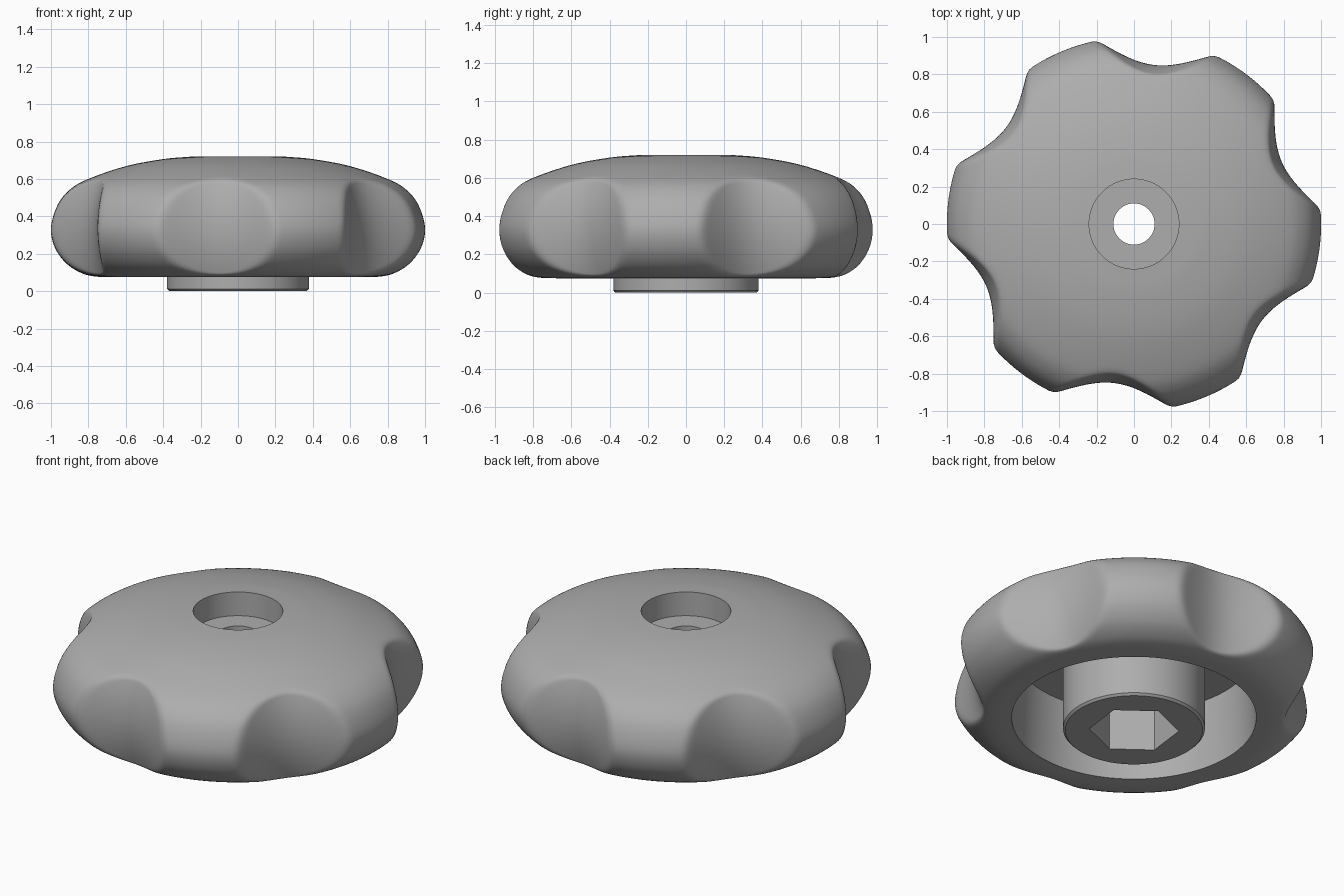
import bpy, bmesh, math
from mathutils import Vector

if "Cube" in bpy.data.objects:
    bpy.data.objects.remove(bpy.data.objects["Cube"])

N = 288                       # segments round the axis
START = math.radians(83)      # direction of the first grip scallop and socket corner
SIXTH = math.pi / 3

grey = bpy.data.materials.new("grey_plastic")
grey.diffuse_color = (0.42, 0.42, 0.42, 1)
grey.use_nodes = True
grey.node_tree.nodes["Principled BSDF"].inputs["Base Color"].default_value = grey.diffuse_color


def fold(a):
    """Angle from the nearest of six scallop directions."""
    return abs((a + SIXTH / 2) % SIXTH - SIXTH / 2)


def scalloped(r, z, a):
    """Radius cut back by the slightly barrelled grip scallops."""
    wall = 0.857 + 0.143 * (fold(a) / math.radians(18.3)) ** 2
    wall -= 0.045 * ((z - 0.34) / 0.24) ** 2
    k = 0.025
    h = max(k - abs(r - wall), 0) / k
    return min(r, wall) - h * h * k / 4


def hexagonal(r, z, a):
    """Corner radius r turned into a hexagon outline."""
    return r * math.cos(SIXTH / 2) / math.cos(SIXTH / 2 - fold(a))


def round_ring(r, z, a):
    return r


def smooth_curve(pts, steps):
    """Catmull-Rom curve through profile points."""
    p = [Vector(q) for q in pts]
    p = [2 * p[0] - p[1]] + p + [2 * p[-1] - p[-2]]
    out = []
    for i in range(1, len(p) - 2):
        a, b, c, d = p[i - 1:i + 3]
        for s in range(steps):
            t = s / steps
            out.append(0.5 * (2 * b + (c - a) * t + (2 * a - 5 * b + 4 * c - d) * t * t
                              + (3 * b - a - 3 * c + d) * t ** 3))
    return [(v.x, v.y) for v in out] + [tuple(pts[-1])]


def lathe(name, rings):
    """Skin a list of (radius, height, outline) rings."""
    bm = bmesh.new()
    prev = None
    for r, z, outline in rings:
        ring = []
        for i in range(N):
            a = i * math.tau / N
            q = outline(r, z, a)
            ring.append(bm.verts.new((q * math.cos(a + START), q * math.sin(a + START), z)))
        if prev:
            for i in range(N):
                j = (i + 1) % N
                bm.faces.new((prev[i], ring[i], ring[j], prev[j]))
        prev = ring
    mesh = bpy.data.meshes.new(name)
    bm.to_mesh(mesh)
    bm.free()
    mesh.materials.append(grey)
    ob = bpy.data.objects.new(name, mesh)
    bpy.context.collection.objects.link(ob)
    bpy.ops.object.select_all(action='DESELECT')
    ob.select_set(True)
    bpy.context.view_layer.objects.active = ob
    bpy.ops.object.shade_smooth_by_angle(angle=math.radians(30))
    return ob


# Grip: counterbore, domed top, scalloped rim, hollow underside
rim = smooth_curve([(0.24, 0.72), (0.4, 0.706), (0.6, 0.668), (0.8, 0.6), (0.9, 0.542),
                    (0.965, 0.46), (1.0, 0.34), (0.98, 0.235), (0.92, 0.15),
                    (0.84, 0.098), (0.76, 0.078), (0.655, 0.075)], 7)
grip = [(0.11, 0.58, round_ring), (0.24, 0.58, round_ring)]
grip += [(r, z, scalloped) for r, z in rim]
grip += [(0.64, 0.48, round_ring), (0.38, 0.48, round_ring)]
lathe("grip", grip[::-1])

# Hub: bevelled boss with hexagonal nut socket and through hole
lathe("hub", [(0.11, 0.58, round_ring), (0.11, 0.4, round_ring), (0.24, 0.4, hexagonal),
              (0.24, 0.0, hexagonal), (0.368, 0.0, round_ring), (0.38, 0.012, round_ring),
              (0.38, 0.48, round_ring)])
